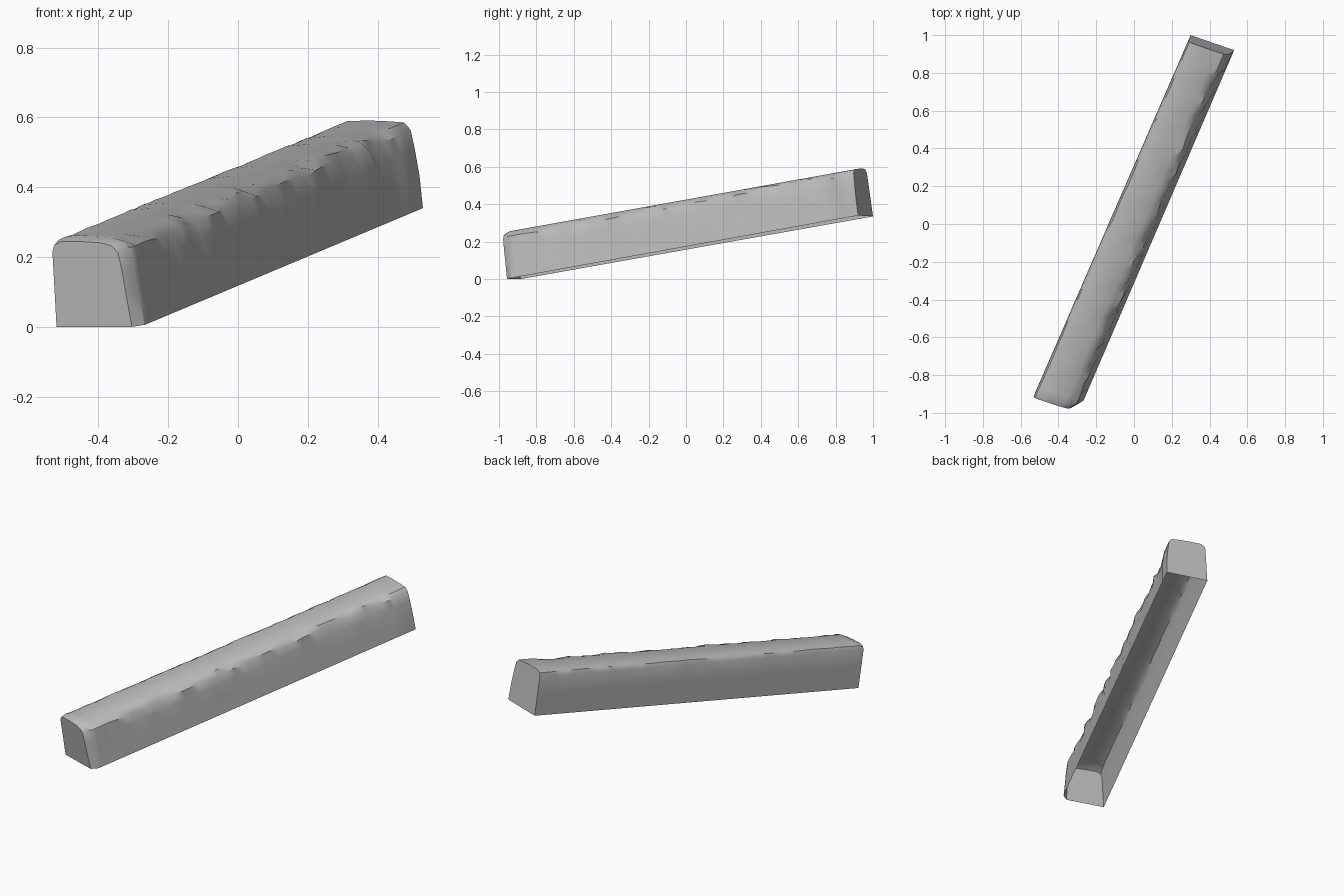
import bpy, bmesh, random
from math import radians
from mathutils import Vector

cube = bpy.data.objects.get("Cube")
if cube:
    bpy.data.objects.remove(cube, do_unlink=True)

random.seed(4)

# One material for the weathered beam
grey = bpy.data.materials.new("weathered_grey")
grey.use_nodes = True
grey.diffuse_color = (0.5, 0.5, 0.5, 1)
grey.node_tree.nodes["Principled BSDF"].inputs["Base Color"].default_value = (0.5, 0.5, 0.5, 1)

# Lower corners of the tilted beam: left and right rim, front and back
RIM_A = (Vector((-0.52, -0.885, 0)), Vector((0.30, 1.0, 0.335)))
RIM_B = (Vector((-0.28, -0.965, 0)), Vector((0.53, 0.92, 0.34)))
UP = Vector((-0.014, -0.036, 0.254))

# Cross-section, open below: (across, height), both as fractions
PROFILE = [(0, 0), (0, 0.5), (0, 0.88), (0.03, 0.96), (0.12, 1.0), (0.4, 1.0),
           (0.66, 0.985), (0.79, 0.95), (0.87, 0.87), (0.91, 0.65), (0.95, 0.35), (1, 0)]
CHIPPED = (7, 8)      # worn upper edge
WORN = (3, 4)         # slightly worn opposite edge
SIDE = (9, 10)        # rough sawn side


def section(t):
    """Points of the cross-section at fraction t along the beam."""
    a = RIM_A[0].lerp(RIM_A[1], t)
    b = RIM_B[0].lerp(RIM_B[1], t)
    cap = t > 0.95
    middle = 0.02 < t < 0.95
    pts = []
    for i, (s, h) in enumerate(PROFILE):
        if t == 0:                        # rounded front rim
            s, h = s * 0.9, h * 0.96
        if cap and i > 6:                 # raised band at the back end
            s += 0.03 * (h > 0)
            h *= 1.02
        if middle:
            if i in CHIPPED:
                s += random.uniform(-0.045, 0.03)
                h += random.uniform(-0.035, 0.015)
            elif i in WORN:
                s += random.uniform(0, 0.02)
                h += random.uniform(-0.012, 0.006)
            elif i in SIDE:
                s += random.uniform(-0.012, 0.012)
        pts.append(a.lerp(b, s) + UP * h)
    return pts


# Loft the beam shell along its length and close both ends
stations = [0, 0.016] + [0.03 + 0.91 * k / 40 for k in range(41)] + [0.952, 0.975, 1]
bm = bmesh.new()
rings = [[bm.verts.new(p) for p in section(t)] for t in stations]
for r0, r1 in zip(rings, rings[1:]):
    for j in range(len(PROFILE) - 1):
        bm.faces.new((r0[j], r0[j + 1], r1[j + 1], r1[j]))
bm.faces.new(rings[0][::-1])
bm.faces.new(rings[-1])
bmesh.ops.recalc_face_normals(bm, faces=bm.faces)

# Make sure the shell faces outward
bm.faces.ensure_lookup_table()
if bm.faces[-1].normal.y < 0:
    bmesh.ops.reverse_faces(bm, faces=bm.faces)

mesh = bpy.data.meshes.new("beam")
bm.to_mesh(mesh)
bm.free()
mesh.materials.append(grey)
beam = bpy.data.objects.new("beam", mesh)
bpy.context.collection.objects.link(beam)

for o in bpy.context.selected_objects:
    o.select_set(False)
beam.select_set(True)
bpy.context.view_layer.objects.active = beam
bpy.ops.object.shade_smooth_by_angle(angle=radians(35))
